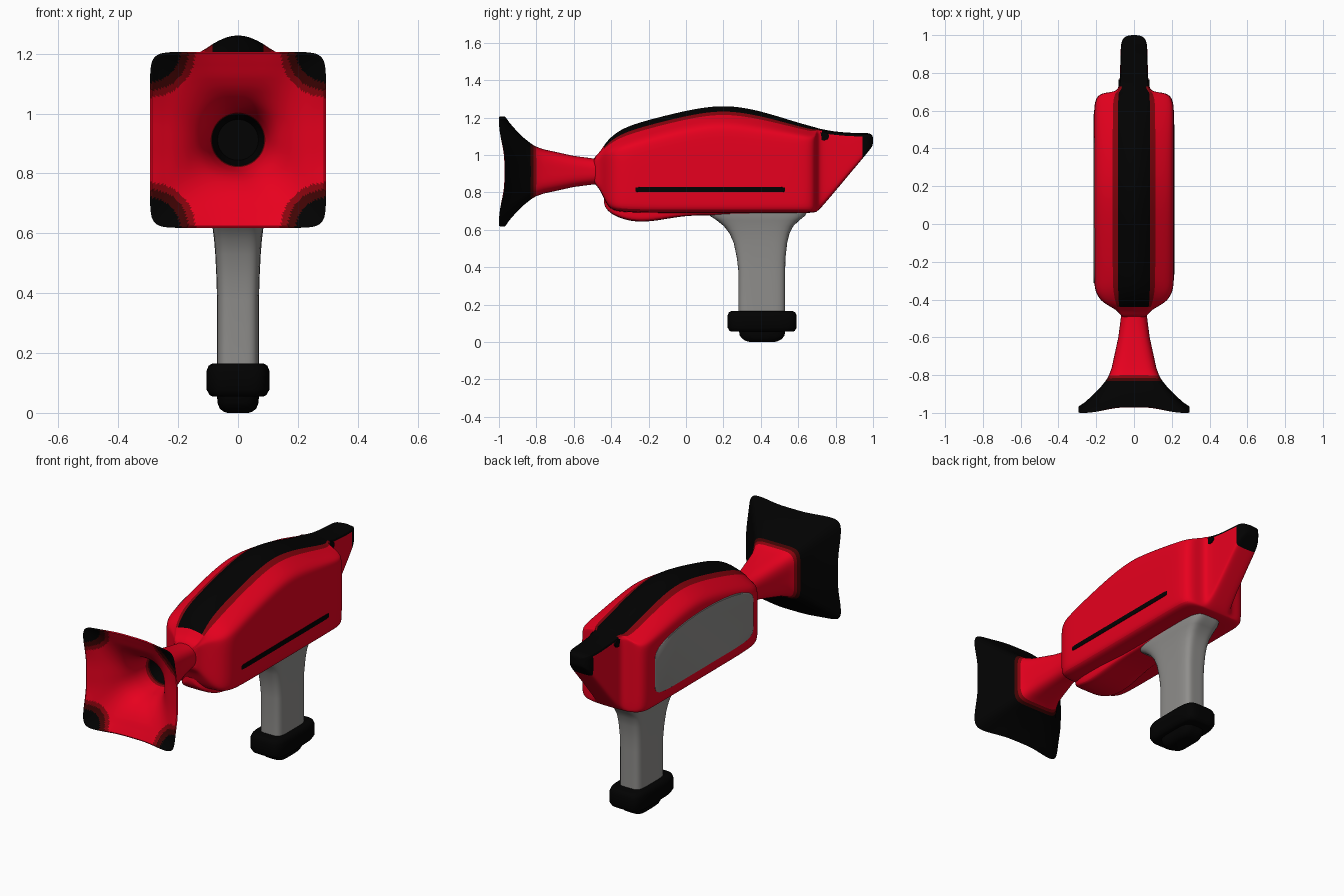
import bpy, bmesh, math

if "Cube" in bpy.data.objects:
    bpy.data.objects.remove(bpy.data.objects["Cube"])


def material(name, rgb):
    m = bpy.data.materials.new(name)
    m.diffuse_color = (*rgb, 1)
    m.use_nodes = True
    m.node_tree.nodes["Principled BSDF"].inputs["Base Color"].default_value = m.diffuse_color
    return m


RED, BLACK, GREY, DARK, DEEP = range(5)
MATS = [material("red", (0.8, 0.0, 0.013)), material("black", (0.0005, 0.0005, 0.0005)),
        material("grey", (0.275, 0.27, 0.26)), material("dark red", (0.24, 0.001, 0.004)),
        material("deep brown red", (0.05, 0.001, 0.001))]


def loft(name, rings, rule, subsurf=0, angle=50):
    """Skin closed rings of points; rule(ring, segment, centre) gives the colour."""
    bm = bmesh.new()
    vs = [[bm.verts.new(p) for p in ring] for ring in rings]
    n = len(rings[0])
    for i in range(len(rings) - 1):
        for j in range(n):
            k = (j + 1) % n
            f = bm.faces.new((vs[i][j], vs[i][k], vs[i + 1][k], vs[i + 1][j]))
            f.material_index = rule(i, j, f.calc_center_median())
    for i in (0, len(rings) - 1):
        f = bm.faces.new(vs[i])
        f.material_index = rule(i, 0, f.calc_center_median())
    bmesh.ops.recalc_face_normals(bm, faces=bm.faces)
    me = bpy.data.meshes.new(name)
    bm.to_mesh(me)
    bm.free()
    for m in MATS:
        me.materials.append(m)
    ob = bpy.data.objects.new(name, me)
    bpy.context.collection.objects.link(ob)
    bpy.ops.object.select_all(action='DESELECT')
    ob.select_set(True)
    bpy.context.view_layer.objects.active = ob
    bpy.ops.object.shade_smooth_by_angle(angle=math.radians(angle))
    if subsurf:
        s = ob.modifiers.new("smooth", 'SUBSURF')
        s.levels = s.render_levels = subsurf
        me.shade_smooth()
    return ob


def squircle(n, count):
    """Unit rounded-square outline; a higher n is squarer."""
    pts = []
    for i in range(count):
        a = 2 * math.pi * i / count
        c, s = math.cos(a), math.sin(a)
        r = (abs(c) ** n + abs(s) ** n) ** (-1 / n)
        pts.append((c * r, s * r, a))
    return pts


def hull_section(y, w, zb, zt, drop):
    """Cross-section with rounded bottom corners and an arched crown."""
    c = min(0.05, 0.25 * (zt - zb))
    zs = zt - drop
    cap = lambda f, g: max(f * w, min(0.09, g * w))
    half = [(0, zb), (0.8 * w, zb), (0.97 * w, zb + 0.3 * c), (w, zb + c),
            (w, (zb + c + zs) / 2), (w, zs), (cap(.96, .98), zs + .28 * drop),
            (cap(.8, .96), zs + .46 * drop), (cap(.49, .94), zs + .7 * drop),
            (cap(.42, .88), zs + .78 * drop), (cap(.2, .2), zs + .95 * drop), (0, zt)]
    full = half + [(-x, z) for x, z in half[-2:0:-1]]
    return [(x, y, z) for x, z in full]


def body_rule(i, j, c):
    if c.y > .95:
        return BLACK
    if c.y > .71:                                  # thin tail: the whole top is black
        return BLACK if 6 <= j <= 15 else RED
    if c.y < -.44:
        return RED
    return BLACK if 9 <= j <= 12 else DARK if j in (8, 13) else RED


# Main body running back into the thin tail: y, half width, bottom, top, crown drop
body_rows = [(-.50, .064, .852, .984, .03), (-.465, .08, .825, 1.01, .04),
             (-.44, .12, .77, 1.05, .06), (-.41, .175, .71, 1.09, .10), (-.36, .205, .697, 1.13, .13),
             (-.30, .212, .693, 1.16, .15), (-.2, .212, .69, 1.19, .15), (-.05, .212, .69, 1.228, .15),
             (.08, .212, .69, 1.255, .15), (.2, .212, .69, 1.267, .15), (.32, .212, .69, 1.255, .15),
             (.45, .212, .69, 1.222, .13), (.58, .212, .69, 1.18, .10), (.645, .209, .69, 1.162, .09),
             (.68, .192, .692, 1.152, .08), (.695, .16, .695, 1.148, .06), (.70, .10, .698, 1.145, .04),
             (.72, .08, .715, 1.14, .03), (.78, .074, .785, 1.127, .025), (.88, .072, .905, 1.118, .025),
             (.952, .07, .99, 1.118, .025), (.98, .06, 1.025, 1.117, .025), (.995, .042, 1.045, 1.108, .02),
             (1.0, .02, 1.06, 1.095, .01)]
loft("body", [hull_section(*r) for r in body_rows], body_rule, subsurf=2)

# Rounded belly under the body
belly = [(-.44, .03, .73, .78, .02), (-.41, .08, .69, .78, .02), (-.34, .11, .655, .77, .02),
         (-.24, .115, .638, .76, .02), (-.12, .115, .655, .76, .02), (0, .10, .677, .76, .02),
         (.15, .10, .678, .76, .02), (.62, .10, .683, .76, .02), (.66, .07, .70, .76, .02)]
loft("belly", [hull_section(*r) for r in belly], lambda i, j, c: RED, subsurf=2)

# Flared square horn: y, half size, squareness
HZ = 0.912
outer = [(-.46, .068, 2.5), (-.5, .07, 2.5), (-.6, .083, 3), (-.7, .105, 3.5),
         (-.76, .118, 4), (-.80, .132, 5), (-.815, .14, 5.5), (-.83, .15, 6), (-.87, .182, 7),
         (-.91, .222, 9), (-.945, .262, 11), (-.962, .287, 12), (-.968, .294, 12)]
inner = [(-.971, .288, 12), (-.953, .25, 8), (-.93, .205, 5), (-.90, .165, 3.5), (-.86, .132, 2.6),
         (-.81, .11, 2.2), (-.75, .097, 2), (-.69, .088, 2), (-.65, .08, 2), (-.60, .068, 2)]


def densify(rows, k):
    """Smooth curve through the rows, k steps for each span."""
    out = []
    for i in range(len(rows) - 1):
        p0, p1, p2, p3 = (rows[min(max(i + d, 0), len(rows) - 1)] for d in (-1, 0, 1, 2))
        for s in range(k):
            t = s / k
            out.append(tuple(b + .5 * t * (c - a + t * (2 * a - 5 * b + 4 * c - d + t * (3 * (b - c) + d - a)))
                             for a, b, c, d in zip(p0, p1, p2, p3)))
    return out + [rows[-1]]


def horn_ring(y, s, n):
    lift = 0.032 * (s / .294) ** 4      # corners reach further forward than the edges
    return [(x * s, y - lift * math.sin(2 * a) ** 4, HZ + z * s) for x, z, a in squircle(n, 240)]


horn_rows = outer + densify(inner, 10)


def horn_rule(i, j, c):
    if i < len(outer) - 1:
        y = (horn_rows[i][0] + horn_rows[i + 1][0]) / 2
        return BLACK if y < -.83 else DEEP if y < -.815 else DARK if y < -.8 else RED
    x, z = abs(c.x), abs(c.z - HZ)
    r = math.hypot(x, z)
    if r < .091:
        return BLACK if r < .087 else DEEP if r < .089 else DARK
    d = math.hypot(.293 - x, .293 - z)
    return BLACK if d < .1 else DEEP if d < .127 else DARK if d < .15 else RED


loft("horn", [horn_ring(*r) for r in horn_rows], horn_rule)


# Handle and foot: z, y centre, half x, half y
def upright(name, rows, n, colour):
    rings = [[(x * hx, cy + y * hy, z) for x, y, a in squircle(n, 64)] for z, cy, hx, hy in rows]
    loft(name, rings, lambda i, j, c: colour)


upright("handle", [(.14, .405, .07, .125), (.38, .405, .07, .125), (.45, .402, .072, .13),
                   (.53, .398, .076, .143), (.58, .393, .08, .16), (.62, .388, .085, .186),
                   (.65, .385, .09, .22), (.675, .382, .095, .255), (.70, .38, .095, .27)], 5, GREY)
upright("foot_pad", [(.055, .407, .085, .165), (.06, .407, .095, .175), (.078, .407, .105, .185),
                     (.14, .407, .105, .185), (.158, .407, .098, .178), (.165, .407, .085, .165)], 5, BLACK)
upright("foot_button", [(0, .407, .035, .065), (.005, .407, .05, .085), (.016, .407, .062, .105),
                        (.035, .407, .069, .12), (.07, .407, .07, .125)], 4, BLACK)


# Side details, built as thin plates stacked along x
def plate(name, x0, x1, cy, cz, hy, hz, n, colour, arch=0.0):
    rings = []
    for x, k in ((x0, 1), (x1 * .7 + x0 * .3, 1), (x1, .985)):
        rings.append([(x, cy + y * hy * k, cz + z * hz * k + (arch * (1 - y * y) if z > 0 else 0) * max(z, 0))
                      for y, z, a in squircle(n, 64)])
    return loft(name, rings, lambda i, j, c: colour, angle=30)


plate("left_panel", -.206, -.2145, .135, .905, .45, .138, 8, GREY, arch=.06)
plate("right_slot", .206, .214, .13, .815, .40, .014, 12, BLACK)

# Small dark pivots beside the tail root
for side in (-1, 1):
    plate(f"tail_pivot_{'left' if side < 0 else 'right'}", side * .06, side * .083, .735, 1.1, .03, .022, 2, BLACK)
